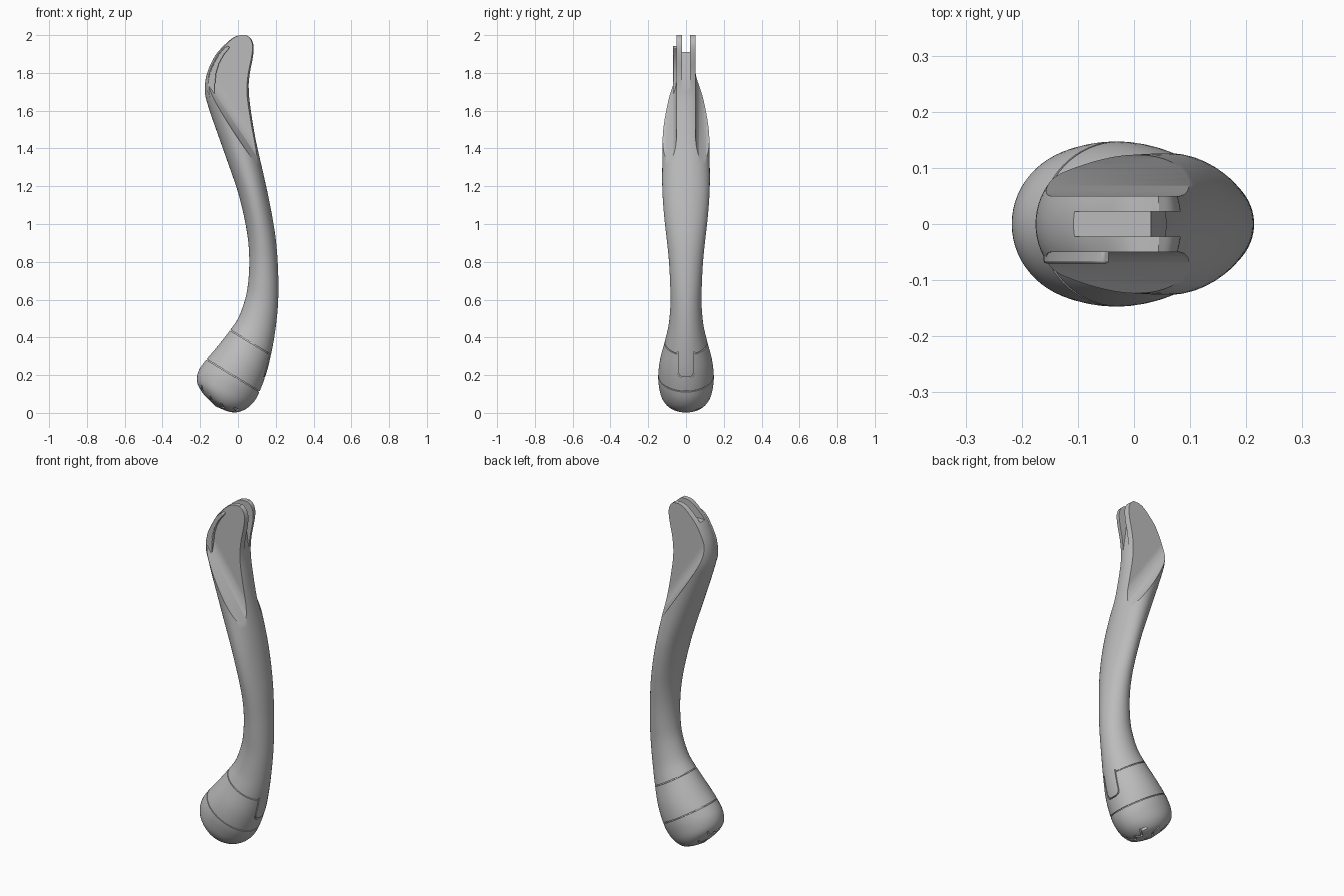
import bpy, bmesh, math
from mathutils import Vector

if "Cube" in bpy.data.objects:
    bpy.data.objects.remove(bpy.data.objects["Cube"])

grey = bpy.data.materials.new("plain_grey")
grey.use_nodes = True
grey.diffuse_color = (0.5, 0.5, 0.5, 1)
grey.node_tree.nodes["Principled BSDF"].inputs["Base Color"].default_value = (0.5, 0.5, 0.5, 1)


def finish(bm, name):
    bmesh.ops.recalc_face_normals(bm, faces=bm.faces)
    mesh = bpy.data.meshes.new(name)
    bm.to_mesh(mesh)
    bm.free()
    mesh.materials.append(grey)
    ob = bpy.data.objects.new(name, mesh)
    bpy.context.collection.objects.link(ob)
    return ob


def prism(name, points, vec):
    """Extrude a planar outline along a vector."""
    bm = bmesh.new()
    face = bm.faces.new([bm.verts.new(p) for p in points])
    out = bmesh.ops.extrude_face_region(bm, geom=[face])
    moved = [g for g in out["geom"] if isinstance(g, bmesh.types.BMVert)]
    bmesh.ops.translate(bm, verts=moved, vec=vec)
    return finish(bm, name)


def activate(ob):
    bpy.ops.object.select_all(action="DESELECT")
    bpy.context.view_layer.objects.active = ob
    ob.select_set(True)


def subtract(ob, cutter, keep=False):
    activate(ob)
    mod = ob.modifiers.new("cut", "BOOLEAN")
    mod.operation, mod.solver, mod.object = "DIFFERENCE", "EXACT", cutter
    bpy.ops.object.modifier_apply(modifier=mod.name)
    if not keep:
        bpy.data.objects.remove(cutter)


# Handle sections: left edge x z, right edge x z, half width
stations = [
    (-.155, .07, -.07, .013, .05), (-.19, .11, -.015, .002, .10),
    (-.217, .165, .04, .02, .13), (-.207, .225, .085, .06, .143),
    (-.165, .285, .115, .115, .147), (-.11, .35, .15, .21, .137),
    (-.04, .44, .175, .31, .112), (.005, .51, .195, .42, .092),
    (.04, .61, .21, .55, .082), (.055, .7, .214, .67, .084),
    (.06, .8, .21, .8, .09), (.055, .9, .2, .92, .101),
    (.04, 1.0, .183, 1.03, .113), (.018, 1.1, .162, 1.14, .122),
    (-.01, 1.2, .138, 1.25, .126), (-.08, 1.4, .093, 1.45, .124),
    (-.15, 1.6, .064, 1.63, .12), (-.175, 1.7, .058, 1.72, .12),
    (-.163, 1.8, .065, 1.8, .12), (-.115, 1.9, .08, 1.88, .12),
    (-.06, 1.96, .084, 1.94, .12), (-.02, 1.99, .07, 1.98, .12),
    (.01, 2.0, .045, 2.0, .12)]


def smooth_path(keys, steps):
    """Catmull-Rom interpolation of the sections."""
    keys = [Vector(k) for k in keys]
    out = []
    for i in range(len(keys) - 1):
        a, b, c, d = (keys[max(0, min(len(keys) - 1, i + j))] for j in (-1, 0, 1, 2))
        for s in range(steps):
            t = s / steps
            out.append(b + (c - a) * (t / 2) + (2 * a - 5 * b + 4 * c - d) * (t * t / 2)
                       + (3 * b - a - 3 * c + d) * (t ** 3 / 2))
    return out + [keys[-1]]


def loft(name, inset=0.0, sides=64):
    bm = bmesh.new()
    rings = []
    for lx, lz, rx, rz, h in smooth_path(stations, 5):
        mid = Vector(((lx + rx) / 2, 0, (lz + rz) / 2))
        half = Vector(((rx - lx) / 2, 0, (rz - lz) / 2))
        angles = [math.tau * k / sides for k in range(sides)]
        rings.append([bm.verts.new(mid + half * math.cos(a) + Vector((0, h * math.sin(a), 0)))
                      for a in angles])
    for r0, r1 in zip(rings, rings[1:]):
        for k in range(sides):
            n = (k + 1) % sides
            bm.faces.new((r0[k], r0[n], r1[n], r1[k]))
    tip = bm.verts.new((-.117, 0, .034))
    for k in range(sides):
        bm.faces.new((tip, rings[0][(k + 1) % sides], rings[0][k]))
    bm.faces.new(rings[-1])
    bmesh.ops.recalc_face_normals(bm, faces=bm.faces)
    bm.normal_update()
    moves = [(v, v.normal * inset) for v in bm.verts]
    for v, offset in moves:
        v.co -= offset
    return finish(bm, name)


handle = loft("handle")
core = loft("groove_floor", 0.008)
core.hide_render = True


def groove(points, vec):
    """Engrave a shallow groove, stopping at the inset core."""
    cutter = prism("groove_cutter", points, vec)
    subtract(cutter, core, keep=True)
    subtract(handle, cutter)


# Frame of the rounded base
axis = Vector((-.52, 0, -.855))
across = Vector((.855, 0, -.52))
side = Vector((0, 1, 0))
base = Vector((-.025, 0, .2))
line = 0.005

# Lower seam ring around the base
groove([base + across * a + side * b for a, b in ((-.3, -.3), (.3, -.3), (.3, .3), (-.3, .3))],
       axis * line)

# Upper seam, open at the tab
collar = Vector((.068, 0, .375))
groove([collar + across * a + side * b for a, b in
        ((-.3, -.3), (.3, -.3), (.3, -.045), (.03, -.045),
         (.03, .045), (.3, .045), (.3, .3), (-.3, .3))], axis * line)

# Rounded tab outline below the upper seam
def tab_side(w, low):
    half = [(w, .325), (w, low + .025), (w - .008, low + .008), (w - .025, low)]
    return [(-y, z) for y, z in half] + half[::-1]

outline = tab_side(.047, .185) + tab_side(.042, .19)[::-1]
groove([Vector((.08, y, z)) for y, z in outline], Vector((.25, 0, 0)))

# Zigzag tread on the end of the base
for offset in (-.12, -.05, .02, .09):
    reach = .105 - abs(offset) * .25
    zig = [(offset + (.022 if k % 2 else 0), -reach + 2 * reach * k / 6) for k in range(7)]
    band = zig + [(a + .011, b) for a, b in reversed(zig)]
    groove([base + axis * .06 + across * a + side * b for a, b in band], axis * .25)

bpy.data.objects.remove(core)

# Side scoops that thin the head
normal = Vector((.83, 0, .56))
along = Vector((.56, 0, -.83))
cove = [(.89 - .08 * math.cos(t), .14 - .09 * math.sin(t))
        for t in (math.pi / 2 * k / 12 for k in range(13))]
profile = cove + [(1.6, .05), (1.6, .3), (.81, .3)]
for sign in (-1, 1):
    pts = [normal * u + side * (y * sign) - along * 2.2 for u, y in profile]
    subtract(handle, prism("scoop_cutter", pts, along * 1.8))

# Slot between the two prongs
slot = [(-.3, 1.91), (.03, 1.91), (.045, 1.8), (.06, 1.7), (.3, 1.7), (.3, 2.2), (-.3, 2.2)]
subtract(handle, prism("slot_cutter", [Vector((x, -.022, z)) for x, z in slot],
                       Vector((0, .044, 0))))

# Raised lip along the back edge of the front prong
lip_outline = [(-.055, 1.943), (-.043, 1.935), (-.075, 1.895), (-.1, 1.85), (-.115, 1.8),
               (-.121, 1.74), (-.121, 1.675), (-.135, 1.655), (-.15, 1.66), (-.161, 1.7),
               (-.16, 1.75), (-.15, 1.8), (-.128, 1.85), (-.1, 1.9), (-.075, 1.93)]
lip = prism("thumb_lip", [Vector((x, -.07, z)) for x, z in lip_outline], Vector((0, .03, 0)))
bevel = lip.modifiers.new("soft_edge", "BEVEL")
bevel.width, bevel.segments = 0.004, 2

for ob in (handle, lip):
    activate(ob)
    bpy.ops.object.shade_smooth_by_angle(angle=math.radians(32))
